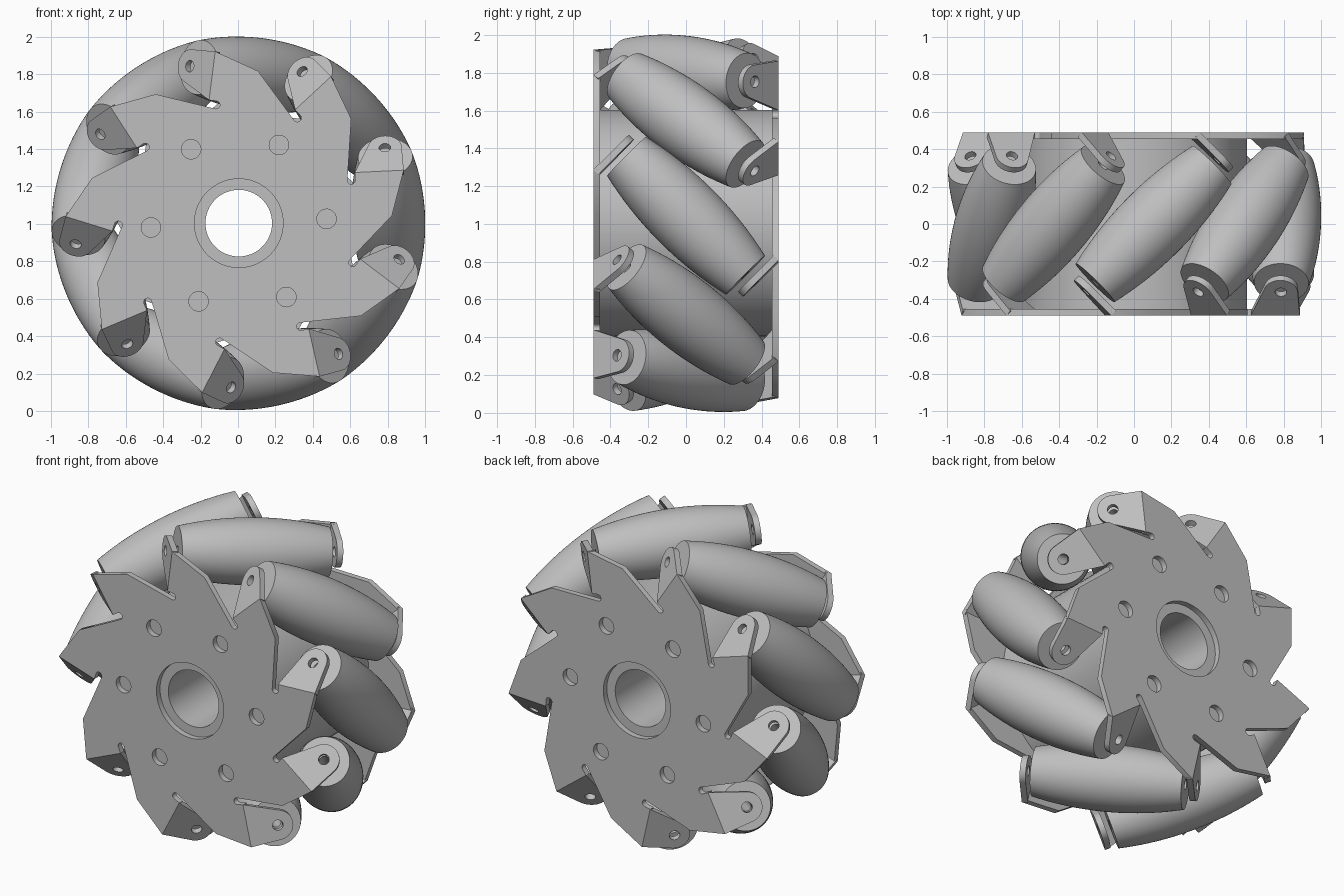
import bpy
import bmesh
from math import radians, sin, cos, sqrt, pi
from mathutils import Matrix, Vector

if "Cube" in bpy.data.objects:
    bpy.data.objects.remove(bpy.data.objects["Cube"], do_unlink=True)

COUNT = 9             # rollers around the wheel
STEP = 2 * pi / COUNT
START = radians(2.8)  # angle of the first roller
RIM = 0.997           # rolling radius
AXLE = 0.8            # distance of roller middles from the wheel axis
SIDE = 0.49           # half width of the wheel
THICK = 0.036         # sheet thickness
BEND = 0.24           # tangential position of the tab fold
TILT = radians(45)

grey = bpy.data.materials.new("light grey")
grey.use_nodes = True
COLOUR = (0.52, 0.52, 0.52, 1)
grey.diffuse_color = COLOUR
grey.node_tree.nodes["Principled BSDF"].inputs["Base Color"].default_value = COLOUR


def turn(angle, axis):
    return Matrix.Rotation(angle, 4, axis)


def move(x, y, z):
    return Matrix.Translation((x, y, z))


# Wheel frame: x radial, y tangential, z out of the front face
WHEEL = move(0.004, 0, 1.004) @ turn(pi / 2, 'X') @ turn(START, 'Z')


def place(name, mesh, matrix):
    obj = bpy.data.objects.new(name, mesh)
    bpy.context.collection.objects.link(obj)
    obj.matrix_world = matrix
    return obj


def finish(bm, name):
    bmesh.ops.remove_doubles(bm, verts=bm.verts, dist=1e-5)
    bmesh.ops.recalc_face_normals(bm, faces=bm.faces)
    mesh = bpy.data.meshes.new(name)
    bm.to_mesh(mesh)
    bm.free()
    mesh.materials.append(grey)
    mesh.shade_smooth()
    mesh.set_sharp_from_angle(angle=radians(30))
    return mesh


def lathe(name, profile, steps):
    """Spin a closed (radius, height) profile about z."""
    bm = bmesh.new()
    verts = [bm.verts.new((r, 0, h)) for r, h in profile]
    edges = [bm.edges.new((v, verts[i - 1])) for i, v in enumerate(verts)]
    bmesh.ops.spin(bm, geom=verts + edges, cent=(0, 0, 0), axis=(0, 0, 1),
                   angle=2 * pi, steps=steps, use_duplicate=False)
    return finish(bm, name)


def sheet(name, loops):
    """Flat sheet with holes: the first loop is the outline."""
    curve = bpy.data.curves.new(name, 'CURVE')
    curve.dimensions = '2D'
    curve.fill_mode = 'BOTH'
    curve.extrude = THICK / 2
    for loop in loops:
        spline = curve.splines.new('POLY')
        spline.points.add(len(loop) - 1)
        for point, (x, y) in zip(spline.points, loop):
            point.co = (x, y, 0, 1)
        spline.use_cyclic_u = True
    obj = bpy.data.objects.new(name, curve)
    bpy.context.collection.objects.link(obj)
    graph = bpy.context.evaluated_depsgraph_get()
    bm = bmesh.new()
    raw = bpy.data.meshes.new_from_object(obj.evaluated_get(graph))
    bm.from_mesh(raw)
    bpy.data.meshes.remove(raw)
    bpy.data.objects.remove(obj, do_unlink=True)
    bpy.data.curves.remove(curve)
    return finish(bm, name)


def arc(x, y, radius, first, last, steps):
    return [(x + radius * cos(first + (last - first) * i / steps),
             y + radius * sin(first + (last - first) * i / steps))
            for i in range(steps + 1)]


def circle(x, y, radius, steps=32):
    return arc(x, y, radius, 0, 2 * pi, steps)[:-1]


# Side plate: one corner, fold line and rounded slot per roller
slot = arc(0.612, 0.2, 0.021, 0, -pi, 8)
sector = [(0.82, 0.0), (0.895, BEND), (0.633, BEND)] + slot
outline = []
for k in range(COUNT):
    c, s = cos(k * STEP), sin(k * STEP)
    outline += [(x * c - y * s, x * s + y * c) for x, y in sector]
bolts = [circle(0.47 * cos(k * pi / 3), 0.47 * sin(k * pi / 3), 0.052)
         for k in range(6)]
plate_mesh = sheet("side_plate", [outline, circle(0, 0, 0.237, 64)] + bolts)

# Folded tab with a rounded end around the pin hole
reach = 0.177
tab_loop = [(0.633, 0), (0.895, 0)] + arc(AXLE, reach, 0.09, 0, radians(160), 20)
tab_mesh = sheet("roller_tab", [tab_loop, circle(AXLE, reach, 0.031)])

# Barrel roller whose bulge follows the rolling circle, with a pin bore
half = 0.445
heights = [half * (i / 10 - 1) for i in range(21)]
barrel = [(sqrt(RIM ** 2 - h * h / 2) - AXLE, h) for h in heights]
roller_mesh = lathe("roller", [(0.031, -half)] + barrel + [(0.031, half)], 64)

# Hub drum with a central bore
drum = SIDE - THICK
hub_mesh = lathe("hub", [(0.178, -drum), (0.6, -drum), (0.6, drum), (0.178, drum)], 96)
place("hub", hub_mesh, WHEEL)

for side, flip in (("front", 0), ("back", pi)):
    face = WHEEL @ turn(flip, 'X')
    place(side + "_plate", plate_mesh, face @ move(0, 0, SIDE - THICK / 2))

for k in range(COUNT):
    spoke = WHEEL @ turn(k * STEP, 'Z')
    place(f"roller_{k + 1}", roller_mesh, spoke @ move(AXLE, 0, 0) @ turn(-TILT, 'X'))
    for side, flip in (("front", 0), ("back", pi)):
        fold = spoke @ turn(flip, 'X') @ move(0, BEND, SIDE) @ turn(-TILT, 'X')
        place(f"{side}_tab_{k + 1}", tab_mesh, fold @ move(0, 0, -THICK / 2))
